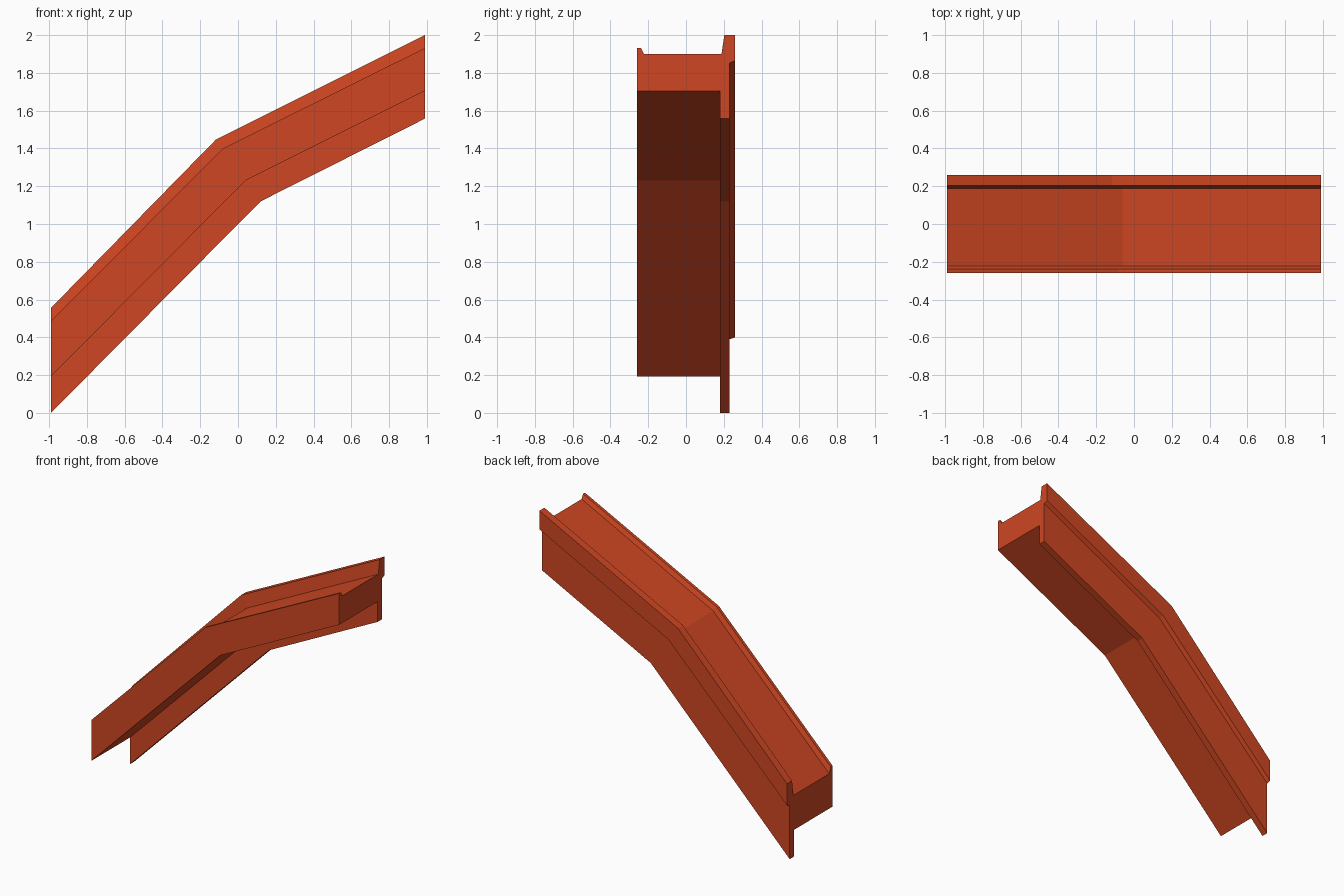
import bpy
import bmesh

cube = bpy.data.objects.get("Cube")
if cube:
    bpy.data.objects.remove(cube)

# Single painted colour
paint = bpy.data.materials.new("orange_red_paint")
colour = (0.62, 0.062, 0.016, 1)
paint.diffuse_color = colour
paint.use_nodes = True
paint.node_tree.nodes["Principled BSDF"].inputs["Base Color"].default_value = colour

# Long edges of the bent beam: lower end z, bend x, bend z, upper end z
HALF = 0.99
rails = {
    "top": (0.556, -0.117, 1.447, 2.0),
    "lip": (0.488, -0.08, 1.40, 1.932),
    "floor": (0.445, -0.062, 1.373, 1.90),
    "flange_outer": (0.40, -0.04, 1.345, 1.865),
    "flange_inner": (0.39, -0.033, 1.335, 1.853),
    "underside": (0.193, 0.04, 1.23, 1.705),
    "web": (0.0, 0.12, 1.12, 1.558),
}

# Cross-section, walked round from the front lip: y and the rail it follows
section = [
    (-0.26, "lip"), (-0.238, "lip"), (-0.222, "floor"),
    (0.188, "floor"), (0.203, "top"), (0.26, "top"),
    (0.26, "flange_outer"), (0.23, "flange_inner"),
    (0.23, "web"), (0.18, "web"),
    (0.18, "underside"), (-0.26, "underside"),
]


def station(bm, index):
    ring = []
    for y, name in section:
        low, bend_x, bend_z, high = rails[name]
        x, z = ((-HALF, low), (bend_x, bend_z), (HALF, high))[index]
        ring.append(bm.verts.new((x, y, z)))
    return ring


# Sweep the section through the bend and cap both ends
bm = bmesh.new()
rings = [station(bm, i) for i in range(3)]
for a, b in zip(rings, rings[1:]):
    for i in range(len(section)):
        j = (i + 1) % len(section)
        bm.faces.new((a[i], a[j], b[j], b[i]))
bm.faces.new(rings[0])
bm.faces.new(rings[-1])
bmesh.ops.recalc_face_normals(bm, faces=bm.faces)

mesh = bpy.data.meshes.new("bent_channel_beam")
bm.to_mesh(mesh)
bm.free()
mesh.materials.append(paint)
beam = bpy.data.objects.new("bent_channel_beam", mesh)
bpy.context.collection.objects.link(beam)
